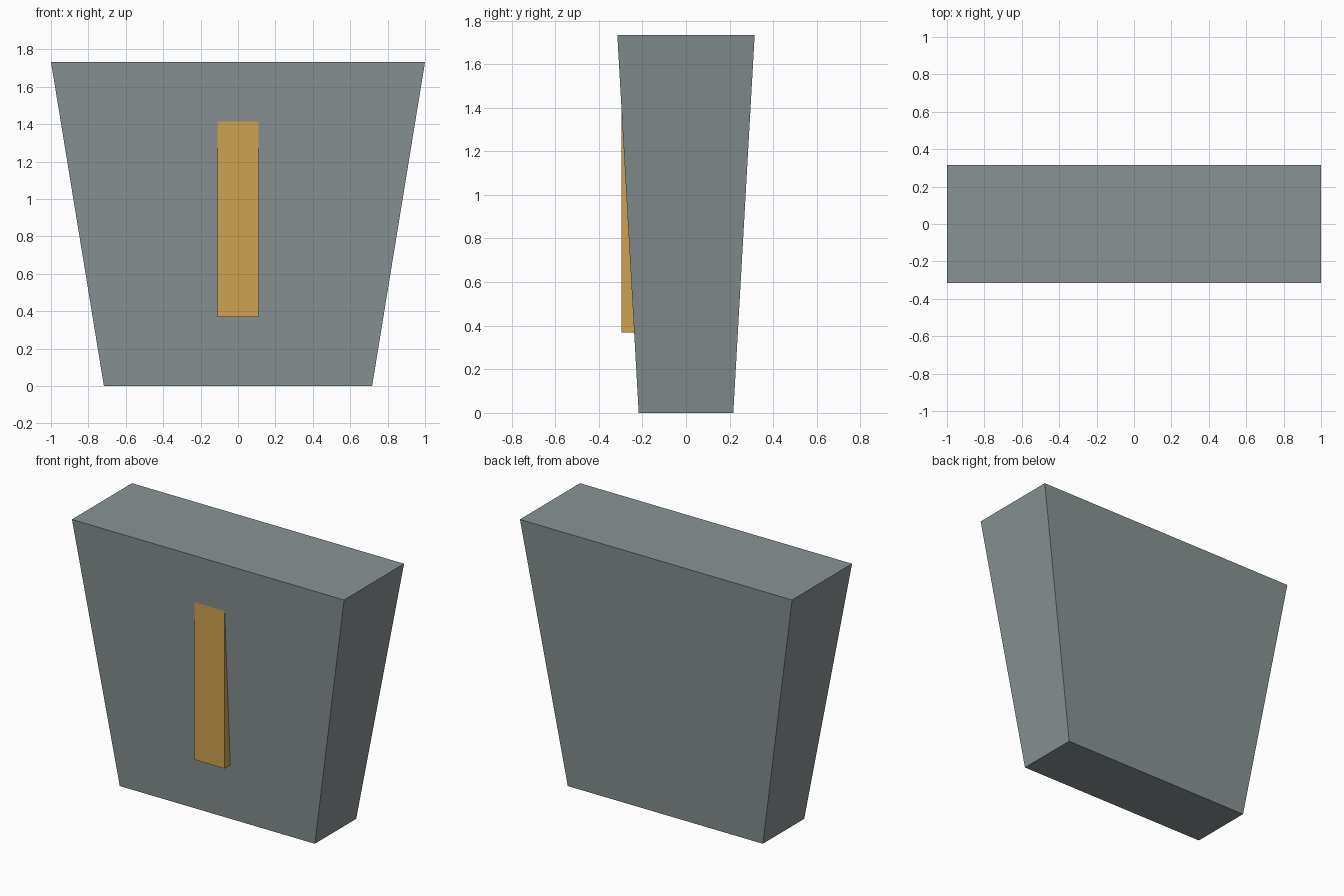
import bpy

if "Cube" in bpy.data.objects:
    bpy.data.objects.remove(bpy.data.objects["Cube"])


def tapered_box(name, bottom, top, z0, z1, color, y=0.0):
    """Coloured box with separate half sizes (x, y) at the bottom and top."""
    bpy.ops.mesh.primitive_cube_add(size=2)
    obj = bpy.context.object
    obj.name = name
    for v in obj.data.vertices:
        hx, hy = top if v.co.z > 0 else bottom
        z = z1 if v.co.z > 0 else z0
        v.co = (v.co.x * hx, y + v.co.y * hy, z)
    mat = bpy.data.materials.new(name + "_colour")
    mat.diffuse_color = (*color, 1.0)
    mat.use_nodes = True
    mat.node_tree.nodes["Principled BSDF"].inputs["Base Color"].default_value = mat.diffuse_color
    obj.data.materials.append(mat)
    return obj


# Tapered blue-grey body, wider at the top
tapered_box("body", (0.717, 0.217), (1.0, 0.315), 0.0, 1.733, (0.25, 0.29, 0.295))

# Upright gold strip sunk into the sloping front, upper end vanishing into it
tapered_box("front_strip", (0.11, 0.05), (0.11, 0.05), 0.368, 1.43,
            (0.62, 0.36, 0.08), y=-0.247)
